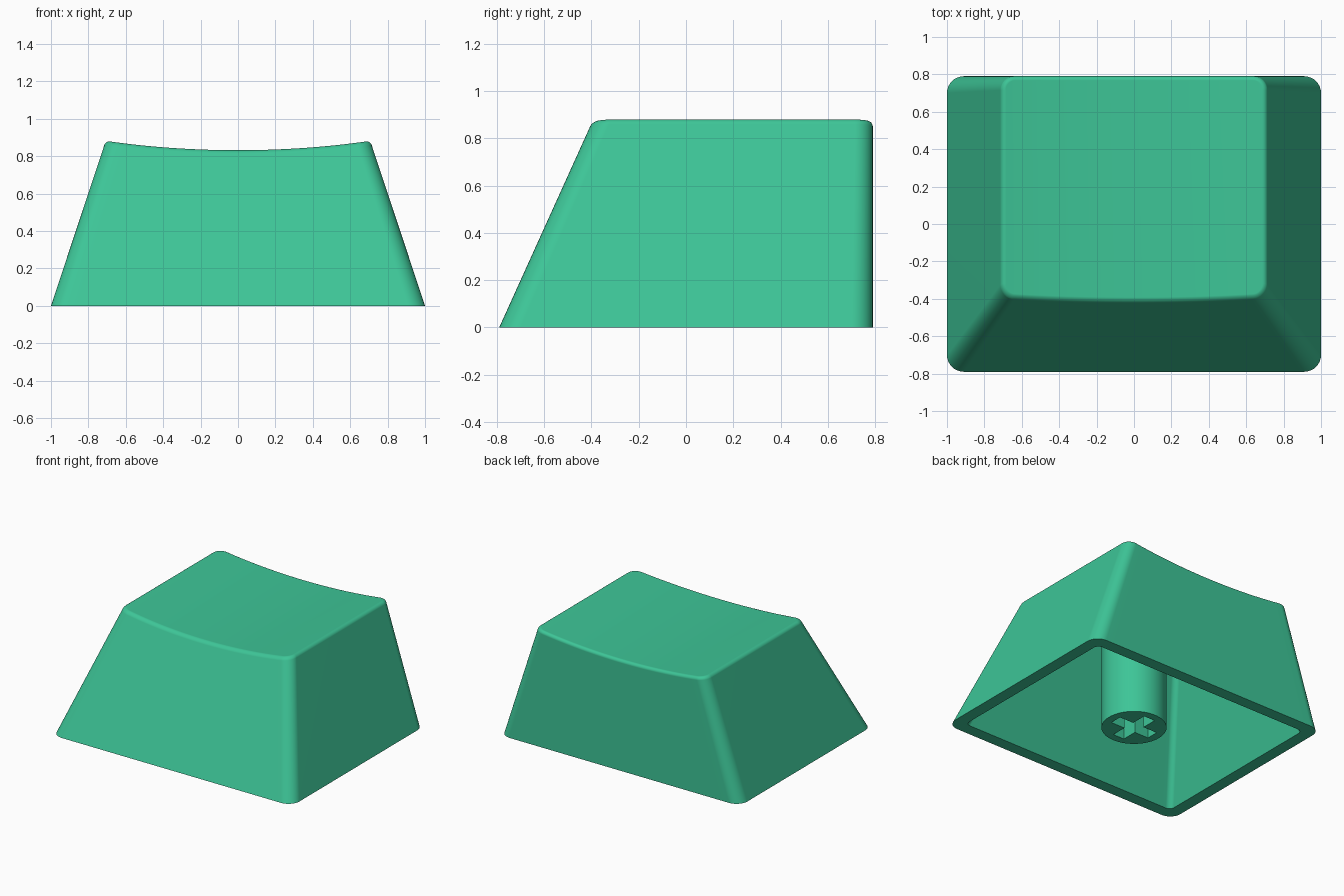
import bpy, bmesh, math

cube = bpy.data.objects.get("Cube")
if cube:
    bpy.data.objects.remove(cube, do_unlink=True)

# Single green plastic
green = bpy.data.materials.new("green plastic")
green.use_nodes = True
COLOR = (0.047, 0.56, 0.31, 1.0)
green.diffuse_color = COLOR
green.node_tree.nodes["Principled BSDF"].inputs["Base Color"].default_value = COLOR

HEIGHT = 0.88      # nominal height where the side walls end
FILLET = 0.022     # rounding between walls and top
ARC, SPAN = 8, 24  # corner steps, steps along front and back edges


def make_object(name, bm):
    bmesh.ops.recalc_face_normals(bm, faces=bm.faces)
    mesh = bpy.data.meshes.new(name)
    bm.to_mesh(mesh)
    bm.free()
    mesh.materials.append(green)
    obj = bpy.data.objects.new(name, mesh)
    bpy.context.collection.objects.link(obj)
    return obj


def smooth(obj):
    bpy.ops.object.select_all(action="DESELECT")
    obj.select_set(True)
    bpy.context.view_layer.objects.active = obj
    bpy.ops.object.shade_smooth_by_angle(angle=math.radians(35))


def rounded_rect(hw, y0, y1, r):
    """Rounded rectangle as a front chain plus the matching back chain."""
    left = []
    for i in range(ARC + 1):
        a = i / ARC * math.pi / 2
        left.append((-hw + r - r * math.cos(a), r - r * math.sin(a)))
    straight = hw - r
    mid = [(-straight + 2 * straight * i / SPAN, 0.0) for i in range(1, SPAN)]
    chain = left + mid + [(-x, d) for x, d in reversed(left)]
    return [(x, y0 + d) for x, d in chain] + [(x, y1 - d) for x, d in reversed(chain)]


def dish(x):
    """Height of the scooped top."""
    return 0.832 + 0.049 * (x / 0.70) ** 2


def top_ring(inset, drop):
    """Outline that follows the sloping walls, just below the scooped top."""
    low = rounded_rect(1 - inset, -0.79 + inset, 0.79 - inset, 0.09 - inset)
    high = rounded_rect(0.708 - inset, -0.392 + inset, 0.79 - inset, 0.075 - inset)
    ring = []
    for (xa, ya), (xb, yb) in zip(low, high):
        z = dish(xb) - drop
        t = z / HEIGHT
        ring.append((xa + (xb - xa) * t, ya + (yb - ya) * t, z))
    return ring


def flat_ring(z, *rect):
    return [(x, y, z) for x, y in rounded_rect(*rect)]


# Hollow shell: cavity ceiling, cavity wall, rim, outer wall, fillet, scooped top
rings = [
    flat_ring(0.78, 0.65, -0.33, 0.70, 0.04),
    flat_ring(0.0, 0.91, -0.70, 0.70, 0.04),
    flat_ring(0.0, 1.0, -0.79, 0.79, 0.09),
]
for i in range(6):
    a = i / 5 * math.pi / 2
    rings.append(top_ring(FILLET * (1 - math.cos(a)), FILLET * (1 - math.sin(a))))

bm = bmesh.new()
loops = [[bm.verts.new(p) for p in ring] for ring in rings]
n = len(loops[0])
for a, b in zip(loops, loops[1:]):
    for i in range(n):
        j = (i + 1) % n
        bm.faces.new((a[i], a[j], b[j], b[i]))
for cap in (loops[0], loops[-1]):
    for i in range(n // 2 - 1):
        bm.faces.new((cap[i], cap[i + 1], cap[n - 2 - i], cap[n - 1 - i]))
shell = make_object("keycap_shell", bm)
smooth(shell)
normals = shell.modifiers.new("even_normals", "WEIGHTED_NORMAL")
normals.keep_sharp = True

# Round stem hanging from the ceiling
bm = bmesh.new()
bmesh.ops.create_cone(bm, cap_ends=True, segments=64, radius1=0.222, radius2=0.222, depth=0.8)
bmesh.ops.translate(bm, verts=bm.verts, vec=(0, 0, 0.4))
stem = make_object("stem", bm)

# Cross-shaped socket cut into the stem
L, H = 0.163, 0.046
quarter = [(L, -H), (L, H), (H, H)]
outline = []
for k in range(4):
    c, s = round(math.cos(k * math.pi / 2)), round(math.sin(k * math.pi / 2))
    outline += [(x * c - y * s, x * s + y * c) for x, y in quarter]
bm = bmesh.new()
face = bm.faces.new([bm.verts.new((x, y, -0.1)) for x, y in outline])
grown = bmesh.ops.extrude_face_region(bm, geom=[face])["geom"]
bmesh.ops.translate(bm, verts=[v for v in grown if isinstance(v, bmesh.types.BMVert)], vec=(0, 0, 0.6))
cutter = make_object("socket_cutter", bm)
cutter.hide_render = True

cut = stem.modifiers.new("socket", "BOOLEAN")
cut.operation = "DIFFERENCE"
cut.solver = "EXACT"
cut.object = cutter
bpy.context.view_layer.objects.active = stem
bpy.ops.object.modifier_apply(modifier="socket")
bpy.data.objects.remove(cutter, do_unlink=True)
smooth(stem)
